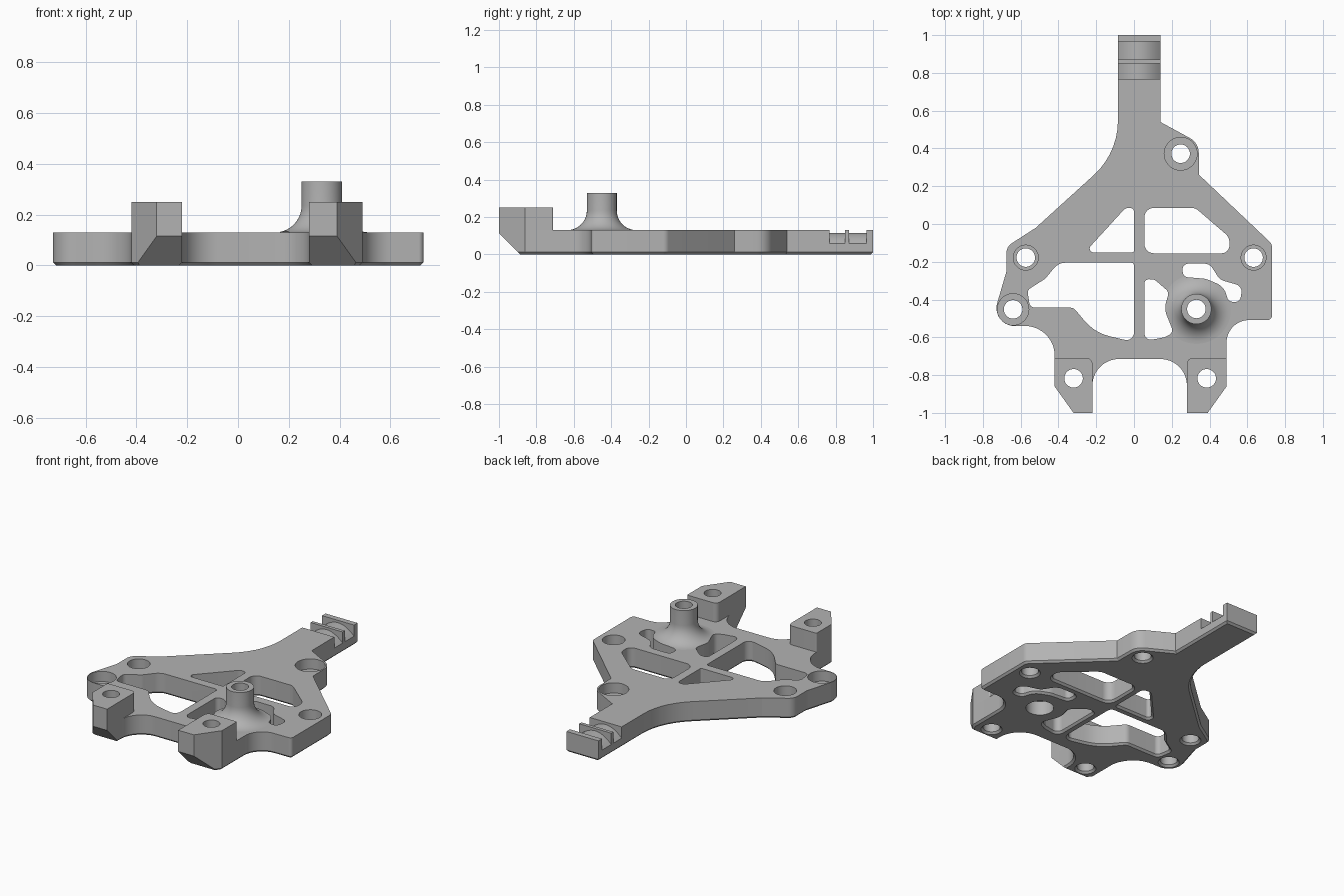
import bpy, bmesh, math
from mathutils import Vector

cube = bpy.data.objects.get("Cube")
if cube:
    bpy.data.objects.remove(cube, do_unlink=True)

GREY = (0.45, 0.45, 0.45, 1)
mat = bpy.data.materials.new("light_grey")
mat.use_nodes = True
mat.diffuse_color = GREY
mat.node_tree.nodes["Principled BSDF"].inputs["Base Color"].default_value = GREY

THICK, CHAMFER, HOLE = 0.13, 0.012, 0.049


def rounded(corners):
    """Closed 2D outline from (x, y, fillet radius) corners."""
    out = []
    for i, (x, y, r) in enumerate(corners):
        p = Vector((x, y))
        a = Vector(corners[i - 1][:2]) - p
        b = Vector(corners[(i + 1) % len(corners)][:2]) - p
        half = a.angle(b) / 2
        if r == 0 or half > 1.55:
            out.append(p)
            continue
        t = min(r / math.tan(half), 0.49 * a.length, 0.49 * b.length)
        r = t * math.tan(half)
        a.normalize()
        b.normalize()
        c = p + (a + b).normalized() * (r / math.sin(half))
        s, e = p + a * t - c, p + b * t - c
        turn = math.atan2(s.cross(e), s.dot(e))
        n = max(3, math.ceil(abs(turn) / 0.13))
        for k in range(n + 1):
            w = turn * k / n
            out.append(c + Vector((s.x * math.cos(w) - s.y * math.sin(w),
                                   s.x * math.sin(w) + s.y * math.cos(w))))
    return out


def circle(x, y, r, n=48):
    return [Vector((x + r * math.cos(k * math.tau / n), y + r * math.sin(k * math.tau / n)))
            for k in range(n)]


def offset(pts, d):
    """Grow (or shrink) an outline by d."""
    n = len(pts)
    sign = 1 if sum(pts[i - 1].cross(pts[i]) for i in range(n)) > 0 else -1
    out = []
    for i, p in enumerate(pts):
        u = (p - pts[i - 1]).normalized()
        v = (pts[(i + 1) % n] - p).normalized()
        m = Vector((u.y + v.y, -u.x - v.x)) * sign
        out.append(p + m * d / (1 + u.dot(v)))
    return out


def loft(name, rings, place=lambda u, v, w: (u, v, w)):
    """Solid through stacked (outline, level) rings."""
    bm = bmesh.new()
    loops = [[bm.verts.new(place(p[0], p[1], w)) for p in pts] for pts, w in rings]
    for lo, hi in zip(loops, loops[1:]):
        for i in range(len(lo)):
            bm.faces.new((lo[i - 1], lo[i], hi[i], hi[i - 1]))
    bm.faces.new(loops[0])
    bm.faces.new(loops[-1])
    bmesh.ops.recalc_face_normals(bm, faces=bm.faces)
    mesh = bpy.data.meshes.new(name)
    bm.to_mesh(mesh)
    bm.free()
    mesh.materials.append(mat)
    ob = bpy.data.objects.new(name, mesh)
    bpy.context.collection.objects.link(ob)
    return ob


def cut(ob, cutter):
    mod = ob.modifiers.new("cut", "BOOLEAN")
    mod.operation, mod.solver, mod.object = "DIFFERENCE", "EXACT", cutter
    bpy.context.view_layer.objects.active = ob
    bpy.ops.object.modifier_apply(modifier=mod.name)
    bpy.data.objects.remove(cutter, do_unlink=True)


def through(pts):
    """Cutter through everything, flared where it leaves the underside."""
    return loft("cutter", [(offset(pts, CHAMFER + 0.01), -0.01), (pts, CHAMFER), (pts, 0.5)])


def bore(x, y, r, z0, z1):
    return loft("cutter", [(circle(x, y, r), z0), (circle(x, y, r), z1)])


# Main plate with a chamfered lower rim
outline = rounded([
    (-0.085, 1, 0), (0.14, 1, 0), (0.14, 0.54, 0), (0.342, 0.43, 0.09), (0.345, 0.26, 0),
    (0.73, -0.105, 0.04), (0.73, -0.507, 0.02), (0.49, -0.51, 0.19), (0.49, -0.86, 0),
    (0.39, -1, 0), (0.28, -1, 0), (0.28, -0.715, 0.14), (-0.22, -0.715, 0.14),
    (-0.22, -1, 0), (-0.32, -1, 0), (-0.42, -0.86, 0), (-0.42, -0.54, 0.17),
    (-0.76, -0.54, 0.095), (-0.675, -0.25, 0.05), (-0.675, -0.12, 0.06),
    (-0.52, -0.02, 0.05), (-0.085, 0.375, 0.39)])
plate = loft("base_plate", [(offset(outline, -CHAMFER), 0), (outline, CHAMFER), (outline, THICK)])

# Flared post
PX, PY = 0.33, -0.45
arc = [math.radians(9 * k) for k in range(11)]
post = loft("flared_post", [(circle(PX, PY, 0.185), 0.12)] +
            [(circle(PX, PY, 0.185 - 0.105 * math.sin(t)), 0.235 - 0.105 * math.cos(t)) for t in arc] +
            [(circle(PX, PY, 0.08), 0.33)])

# Lightening windows
upper_windows = [
    [(0, 0.085, 0.02), (0, -0.15, 0.01), (-0.26, -0.15, 0.02), (-0.045, 0.085, 0.04)],
    [(0.055, -0.155, 0.05), (0.055, 0.085, 0.05), (0.325, 0.085, 0.05),
     (0.505, -0.07, 0.06), (0.505, -0.155, 0.07)],
    [(0, -0.205, 0.015), (-0.4, -0.205, 0.08), (-0.47, -0.29, 0.05), (-0.565, -0.35, 0.03),
     (-0.55, -0.443, 0.03), (-0.32, -0.443, 0.04), (-0.21, -0.575, 0.25), (0, -0.625, 0.04)]]
post_windows = [
    [(0.055, -0.29, 0.05), (0.11, -0.295, 0.03), (0.185, -0.36, 0.03), (0.16, -0.45, 0.1),
     (0.21, -0.575, 0.03), (0.16, -0.6, 0.03), (0.055, -0.62, 0.035)],
    [(0.255, -0.21, 0.03), (0.4, -0.21, 0.05), (0.455, -0.295, 0.06), (0.575, -0.33, 0.04),
     (0.56, -0.415, 0.03), (0.5, -0.41, 0.03), (0.475, -0.33, 0.1), (0.38, -0.29, 0.1),
     (0.26, -0.28, 0.03)]]
for window in upper_windows:
    cut(plate, through(rounded(window)))
for window in post_windows:
    for part in (plate, post):
        cut(part, through(rounded(window)))

# Post bore, with a wider recess underneath
for part in (plate, post):
    cut(part, bore(PX, PY, HOLE, -0.1, 0.5))
cut(plate, bore(PX, PY, 0.08, -0.1, 0.09))

# Screw holes with recessed seats
for x, y, seat in [(0.247, 0.372, 0.087), (0.633, -0.178, 0.066),
                   (-0.573, -0.178, 0.066), (-0.64, -0.452, 0.083)]:
    cut(plate, through(circle(x, y, HOLE)))
    cut(plate, bore(x, y, seat, 0.065, 0.3))

# Front feet: raised blocks, drilled, with a sloped lower front
feet = {
    "right_foot": (-0.32, [(-0.22, -0.71, 0.03), (-0.22, -1, 0), (-0.32, -1, 0),
                           (-0.42, -0.86, 0), (-0.42, -0.71, 0.008)]),
    "left_foot": (0.385, [(0.28, -0.71, 0.03), (0.28, -1, 0), (0.39, -1, 0),
                          (0.49, -0.86, 0), (0.49, -0.71, 0.008)])}
parts = [plate, post]
for name, (x, corners) in feet.items():
    pts = rounded(corners)
    foot = loft(name, [(pts, THICK), (pts, 0.25)])
    cut(foot, bore(x, -0.817, HOLE, -0.1, 0.5))
    cut(plate, through(circle(x, -0.817, HOLE)))
    parts.append(foot)
wedge = [(-1.1, 0.215), (-1.1, -0.1), (-0.785, -0.1)]
cut(plate, loft("cutter", [(wedge, -1), (wedge, 1)], lambda u, v, w: (w, u, v)))

# Two arched strap grooves at the end of the arm
arch = [(0.028 + 0.13 * k / 8, 0.115 - 0.075 * (k / 8) ** 2) for k in range(-8, 9)]
groove = arch + [(0.158, 0.2), (-0.102, 0.2)]
for y0, y1 in [(0.767, 0.85), (0.872, 0.965)]:
    cut(plate, loft("cutter", [(groove, y0), (groove, y1)], lambda u, v, w: (u, w, v)))

# Smooth curved walls, keep edges crisp
bpy.ops.object.select_all(action="DESELECT")
for part in parts:
    part.select_set(True)
bpy.context.view_layer.objects.active = plate
bpy.ops.object.shade_smooth_by_angle(angle=math.radians(28))
